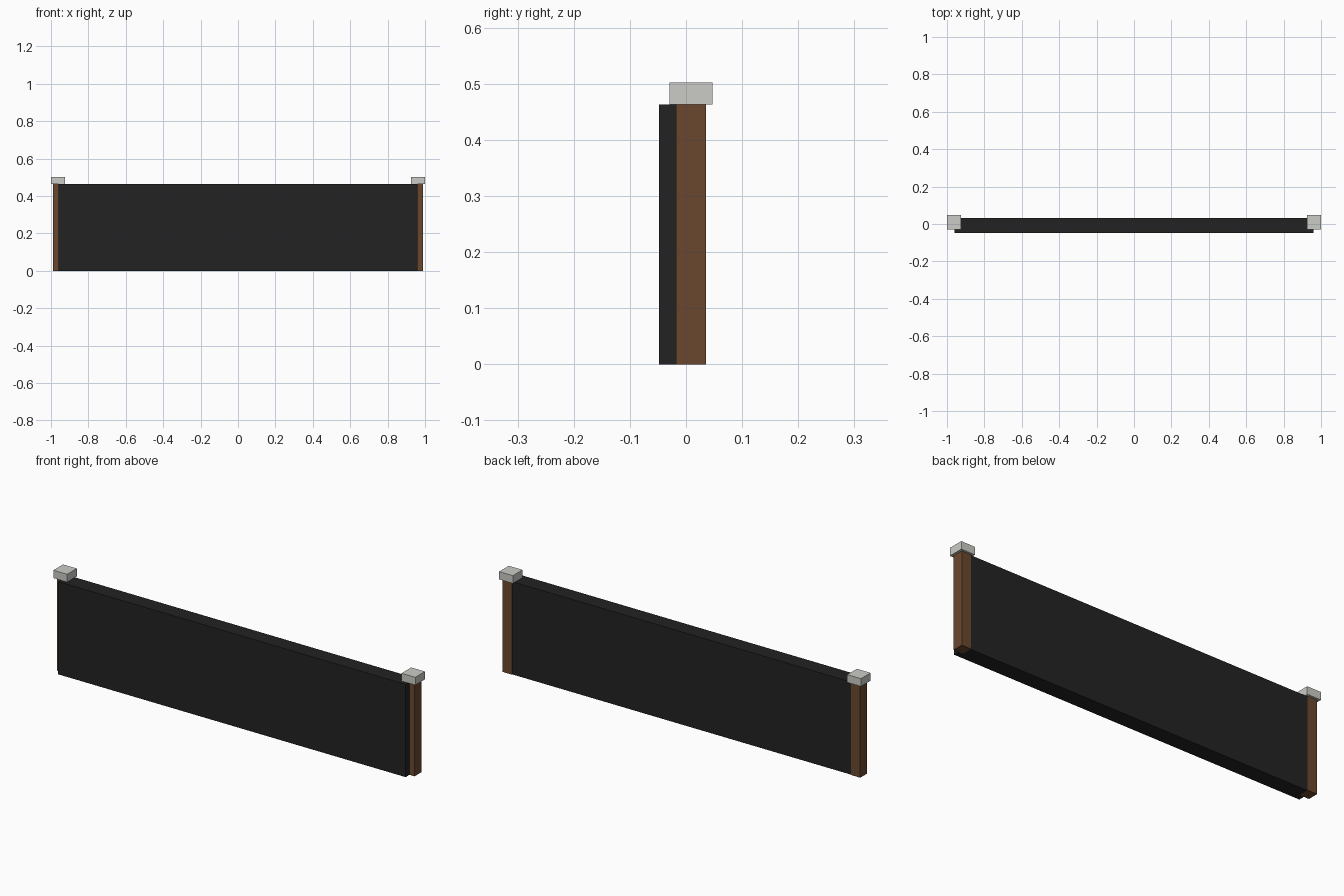
import bpy

if "Cube" in bpy.data.objects:
    bpy.data.objects.remove(bpy.data.objects["Cube"])


def material(name, rgb):
    m = bpy.data.materials.new(name)
    m.diffuse_color = (*rgb, 1.0)
    m.use_nodes = True
    m.node_tree.nodes["Principled BSDF"].inputs["Base Color"].default_value = m.diffuse_color
    return m


WOOD = material("brown wood", (0.147, 0.064, 0.028))
DARK = material("charcoal panel", (0.0165, 0.0165, 0.0165))
CAP = material("pale grey cap", (0.60, 0.60, 0.57))


def box(name, x, y, z, mat):
    """Box from (min, max) ranges on each axis."""
    lo, hi = zip(x, y, z)
    bpy.ops.mesh.primitive_cube_add(size=1)
    ob = bpy.context.object
    ob.name = ob.data.name = name
    for v in ob.data.vertices:
        v.co = [h if c > 0 else l for c, l, h in zip(v.co, lo, hi)]
    ob.data.materials.append(mat)
    return ob


TOP = 0.463

# Front cladding overlaps the posts; the infill sits between them
box("front_panel", (-0.96, 0.96), (-0.048, -0.018), (0, TOP), DARK)
box("infill_panel", (-0.936, 0.936), (-0.018, 0.033), (0, TOP), DARK)

# Post and cap at each end
for side, s in (("left", -1), ("right", 1)):
    box(side + "_post", sorted((s * 0.936, s * 0.988)), (-0.018, 0.036), (0, TOP), WOOD)
    box(side + "_post_cap", sorted((s * 0.924, s * 1.0)), (-0.029, 0.047), (TOP, 0.502), CAP)
